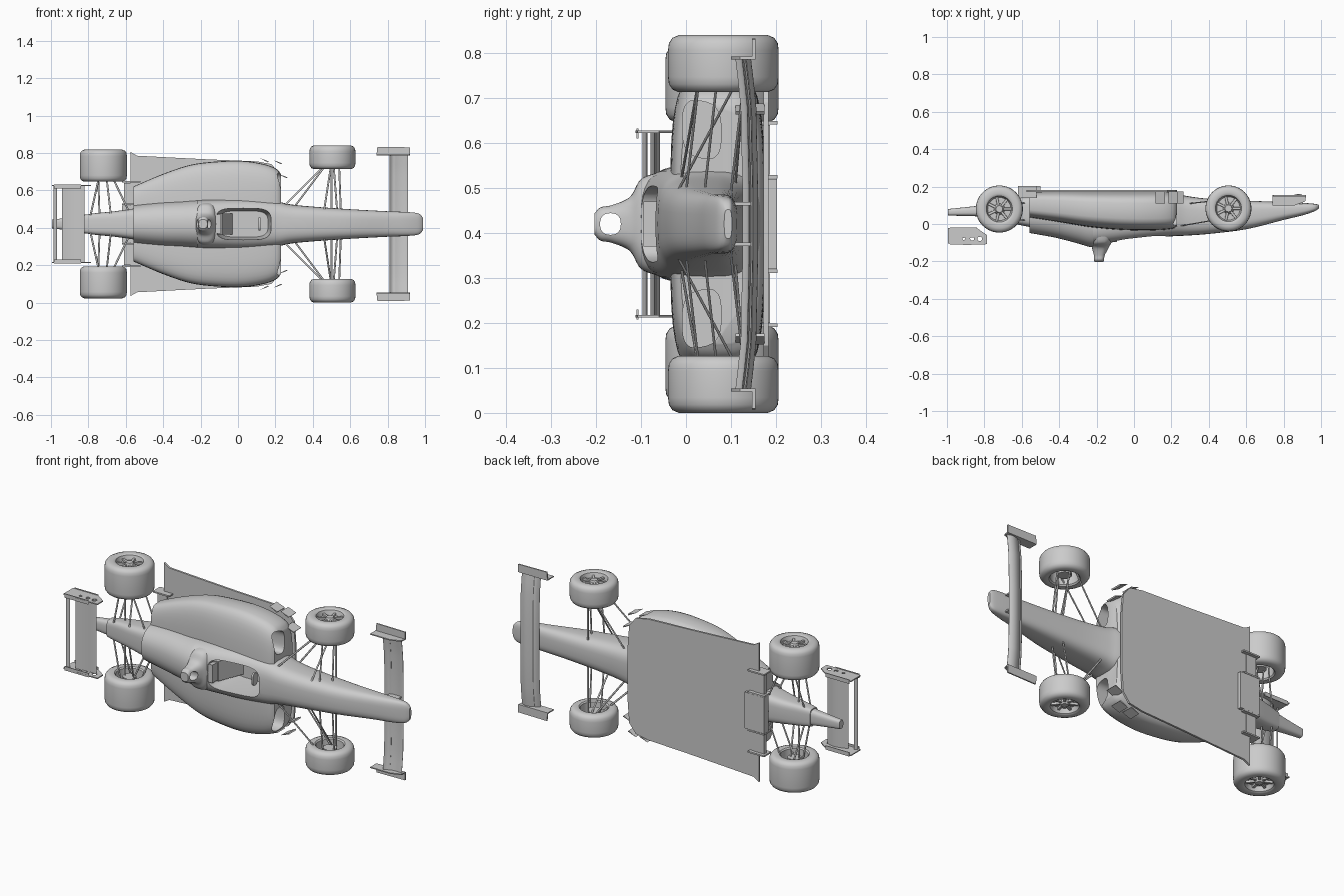
import bpy, bmesh, math
from mathutils import Vector

# Car frame: (x forward, w sideways, h up). The car lies on its side in the world.
def world(p):
    return (p[0], -p[2], p[1] + 0.42)

def make(name, verts, faces, angle=35):
    bm = bmesh.new()
    vs = [bm.verts.new(world(v)) for v in verts]
    for f in faces:
        bm.faces.new([vs[i] for i in f])
    bmesh.ops.remove_doubles(bm, verts=bm.verts, dist=1e-5)
    bmesh.ops.recalc_face_normals(bm, faces=bm.faces)
    me = bpy.data.meshes.new(name)
    bm.to_mesh(me)
    bm.free()
    ob = bpy.data.objects.new(name, me)
    bpy.context.collection.objects.link(ob)
    smooth(ob, angle)
    return ob

def smooth(ob, angle=35):
    bpy.ops.object.select_all(action='DESELECT')
    ob.select_set(True)
    bpy.context.view_layer.objects.active = ob
    bpy.ops.object.shade_smooth_by_angle(angle=math.radians(angle))

def skin(name, rings, angle=35):
    n = len(rings[0])
    verts = [p for r in rings for p in r]
    faces = [(a * n + i, a * n + (i + 1) % n, (a + 1) * n + (i + 1) % n, (a + 1) * n + i)
             for a in range(len(rings) - 1) for i in range(n)]
    faces += [tuple(range(n)), tuple(range(len(verts) - n, len(verts)))]
    return make(name, verts, faces, angle)

def oval(c, u, v, e=2.0, n=40):
    out = []
    for i in range(n):
        t = 2 * math.pi * i / n
        a, b = math.cos(t), math.sin(t)
        out.append(Vector(c) + Vector(u) * math.copysign(abs(a) ** (2 / e), a)
                   + Vector(v) * math.copysign(abs(b) ** (2 / e), b))
    return out

def resample(rows, steps=5):
    """Smooth curve through the section rows."""
    out = []
    for k in range(len(rows) - 1):
        p = [Vector(rows[min(max(k + d, 0), len(rows) - 1)]) for d in (-1, 0, 1, 2)]
        for s in range(steps):
            t = s / steps
            out.append(0.5 * (2 * p[1] + (p[2] - p[0]) * t
                       + (2 * p[0] - 5 * p[1] + 4 * p[2] - p[3]) * t * t
                       + (3 * p[1] - p[0] - 3 * p[2] + p[3]) * t ** 3))
    return out + [Vector(rows[-1])]

def body(name, rows, e):
    # rows: x, top, bottom, half width
    return skin(name, [oval((x, 0, (t + b) / 2), (0, w, 0), (0, 0, (t - b) / 2), e)
                       for x, t, b, w in resample(rows)])

def box(name, lo, hi):
    x, y = (lo[0], hi[0]), (lo[1], hi[1])
    return skin(name, [[(x[0], y[0], z), (x[1], y[0], z), (x[1], y[1], z), (x[0], y[1], z)]
                       for z in (lo[2], hi[2])])

def plate(name, outline, axis, a, b):
    def put(p, d):
        q = list(p)
        q.insert(axis, d)
        return q
    return skin(name, [[put(p, d) for p in outline] for d in (a, b)], 30)

def rod(name, a, b, r=0.005, flat=0.6):
    a, b = Vector(a), Vector(b)
    d = (b - a).normalized()
    u = d.cross(Vector((0, 0, 1))).normalized()
    v = d.cross(u)
    return skin(name, [oval(p, u * r, v * r * flat, n=10) for p in (a, b)])

def cut(ob, cutters):
    for c in cutters:
        m = ob.modifiers.new("cut", 'BOOLEAN')
        m.operation, m.object, m.solver = 'DIFFERENCE', c, 'EXACT'
    dg = bpy.context.evaluated_depsgraph_get()
    ob_mesh = bpy.data.meshes.new_from_object(ob.evaluated_get(dg))
    ob.modifiers.clear()
    ob.data = ob_mesh
    smooth(ob)

# Main bodywork
nose = body("monocoque_and_nose", [
    (0.99, -0.085, -0.102, 0.032), (0.965, -0.068, -0.108, 0.056), (0.9, -0.046, -0.113, 0.064),
    (0.8, -0.022, -0.117, 0.068), (0.6, 0.028, -0.125, 0.079), (0.4, 0.053, -0.135, 0.093),
    (0.28, 0.062, -0.15, 0.105), (0.2, 0.066, -0.168, 0.122), (0.05, 0.08, -0.175, 0.134),
    (-0.12, 0.1, -0.175, 0.132), (-0.22, 0.11, -0.175, 0.128)], 3.2)
cover = body("engine_cover", [
    (-0.14, 0.112, -0.17, 0.13), (-0.22, 0.125, -0.17, 0.128), (-0.3, 0.104, -0.17, 0.122),
    (-0.42, 0.073, -0.17, 0.115), (-0.56, 0.048, -0.17, 0.1)], 2.3)
pods = body("sidepods", [
    (0.23, 0.012, -0.15, 0.265), (0.205, 0.026, -0.17, 0.295), (0.14, 0.033, -0.175, 0.32),
    (0.03, 0.035, -0.175, 0.337), (-0.1, 0.03, -0.175, 0.335), (-0.25, 0.015, -0.175, 0.317),
    (-0.4, -0.01, -0.175, 0.268), (-0.56, -0.035, -0.17, 0.2)], 4)

# Roll hoop with air intake
hoop = skin("air_intake", [oval((x, 0, h), (rx, 0, 0), (0, rw, 0), 2.8) for h, x, rx, rw in
            resample([(0.06, -0.17, 0.07, 0.115), (0.1, -0.175, 0.055, 0.1), (0.125, -0.18, 0.045, 0.06),
                      (0.165, -0.185, 0.032, 0.042), (0.19, -0.187, 0.028, 0.037),
                      (0.203, -0.187, 0.023, 0.024)])])

# Openings: cockpit, intake hole, sidepod inlets
cockpit = skin("cockpit_cutter", [oval((0.03, 0, h), (rx, 0, 0), (0, rw, 0), 4) for h, rx, rw in
               ((-0.09, 0.13, 0.07), (0.03, 0.145, 0.083), (0.2, 0.155, 0.088))])
hole = skin("intake_cutter", [oval((x, 0, 0.168), (0, 0.024, 0), (0, 0, 0.023), 2.4) for x in (-0.3, 0)])
inlets = [skin("inlet_cutter", [oval((x, s * 0.21, -0.035), (0, s * 0.063, 0), (0, 0.008 * s, 0.043), 3)
          for x in (0.09, 0.3)]) for s in (-1, 1)]
cut(nose, [cockpit])
cut(cover, [cockpit])
cut(pods, [cockpit] + inlets)
cut(hoop, [cockpit, hole])
for c in [cockpit, hole] + inlets:
    bpy.data.objects.remove(c)

# Seat, headrest and steering wheel
plate("seat_back", [(-0.11, -0.09), (-0.03, -0.09), (-0.085, 0.05), (-0.11, 0.06)], 1, -0.055, 0.055)
box("headrest", (-0.13, -0.05, 0.03), (-0.09, 0.05, 0.095))
skin("steering_wheel", [oval((x, 0, 0.02), (0, 0.035, 0), (0, 0, 0.02), 3, 20) for x in (0.11, 0.12)])

# Gearbox and rear crash structure
body("gearbox", [(-0.54, 0.02, -0.15, 0.085), (-0.66, -0.005, -0.135, 0.068),
                 (-0.76, -0.025, -0.115, 0.058), (-0.83, -0.035, -0.1, 0.048)], 4)
body("crash_structure", [(-0.81, -0.04, -0.1, 0.045), (-0.9, -0.043, -0.09, 0.034),
                         (-0.995, -0.045, -0.08, 0.024)], 3)

# Floor and diffuser
half = [(-0.575, 0.385), (-0.54, 0.365), (-0.35, 0.355), (-0.15, 0.345), (0.1, 0.335),
        (0.18, 0.32), (0.22, 0.27), (0.23, 0.14)]
plate("floor", half + [(x, -w) for x, w in reversed(half)], 2, -0.183, -0.172)
box("diffuser_centre", (-0.62, -0.1, -0.202), (-0.5, 0.1, -0.165))
for s in (-1, 1):
    box("diffuser_panel", (-0.61, min(s * 0.11, s * 0.22), -0.187), (-0.55, max(s * 0.11, s * 0.22), -0.165))
    for w in (0.105, 0.225):
        box("diffuser_strake", (-0.62, s * w - 0.004, -0.203), (-0.52, s * w + 0.004, -0.14))
    for x, w in ((0.14, 0.335), (0.21, 0.325), (0.24, 0.25)):
        plate("turning_vane", [(x - 0.025, s * (w + 0.018)), (x + 0.025, s * w), (x + 0.02, s * (w - 0.006))],
              2, -0.175, -0.11)

# Front wing
def foil(x0, x1, h0, h1, thick, w, camber=0.008):
    pts = []
    for side in (1, -1):
        for i in range(9):
            t = i / 8 if side == 1 else 1 - i / 8
            y = h0 + (h1 - h0) * t - camber * math.sin(math.pi * t)
            pts.append((x0 + (x1 - x0) * t, w, y + side * thick * (0.15 + math.sin(math.pi * t ** 0.7))))
    return pts

span = [(-0.37, 0.012), (-0.32, 0.006), (-0.26, 0), (-0.08, -0.004)]
span += [(-w, d) for w, d in reversed(span)]
skin("front_wing", [foil(0.91, 0.835, -0.145 + d, -0.14 + d, 0.005, w) for w, d in span])
skin("front_flap", [foil(0.842, 0.81, -0.137 + d, -0.122 + d, 0.003, w) for w, d in span])
for s in (-1, 1):
    plate("front_endplate", [(0.92, -0.15), (0.74, -0.15), (0.74, -0.1), (0.86, -0.1), (0.915, -0.12)],
          1, s * 0.366, s * 0.372)
    plate("front_footplate", [(0.92, s * 0.366), (0.92, s * 0.41), (0.745, s * 0.412), (0.74, s * 0.366)],
          2, -0.154, -0.147)
    box("front_wing_pylon", (0.83, s * 0.045 - 0.004, -0.145), (0.9, s * 0.045 + 0.004, -0.09))

# Rear wing
skin("rear_wing", [foil(-0.82, -0.94, 0.068, 0.078, 0.006, w) for w in (-0.203, 0.203)])
skin("rear_flap", [foil(-0.968, -0.986, 0.088, 0.096, 0.003, w, 0.002) for w in (-0.203, 0.203)])
for s in (-1, 1):
    end = plate("rear_endplate", [(-0.995, 0.022), (-0.84, 0.022), (-0.785, 0.06), (-0.785, 0.108),
                                  (-0.9, 0.112), (-0.995, 0.105)], 1, s * 0.202, s * 0.208)
    holes = [skin("hole_cutter", [oval((x, w, 0.078), (r, 0, 0), (0, 0, r), n=16) for w in (s * 0.18, s * 0.23)])
             for x, r in ((-0.91, 0.008), (-0.865, 0.011), (-0.825, 0.013))]
    cut(end, holes)
    for c in holes:
        bpy.data.objects.remove(c)
    for edge in (0.022, 0.108):
        box("rear_endplate_lip", (-0.985, min(s * 0.19, s * 0.212), edge - 0.002),
            (-0.84, max(s * 0.19, s * 0.212), edge + 0.002))

# Wheels: lathed tyre with dished rim, spokes and hub
def wheel(name, x, h, r, w_in, w_out, s):
    o, i = w_out, w_in
    prof = [(0.001, o - 0.03), (0.062, o - 0.03), (0.07, o - 0.005), (0.076, o - 0.001), (0.084, o),
            (r - 0.024, o), (r - 0.01, o - 0.006), (r - 0.002, o - 0.018), (r, o - 0.034), (r, i + 0.034),
            (r - 0.002, i + 0.018), (r - 0.01, i + 0.006), (r - 0.024, i), (0.084, i), (0.076, i + 0.001),
            (0.07, i + 0.008), (0.066, o - 0.045), (0.001, o - 0.045)]
    skin(name + "_wheel", [oval((x, s * w, h), (q, 0, 0), (0, 0, q), n=56) for q, w in prof])
    skin(name + "_hub", [oval((x, s * w, h), (q, 0, 0), (0, 0, q), n=24) for q, w in
                         ((0.035, i + 0.02), (0.03, o - 0.03), (0.022, o - 0.018), (0.018, o - 0.01))])
    for k in range(7):
        a = 2 * math.pi * k / 7
        d = Vector((math.cos(a), 0, math.sin(a)))
        c = Vector((x, s * (o - 0.024), h))
        t = Vector((-d.z, 0, d.x))
        skin(name + "_spoke", [oval(c + d * q, t * 0.007, Vector((0, 0.007, 0)), 4, 8) for q in (0.015, 0.065)])

for s in (-1, 1):
    wheel("front", 0.505, -0.083, 0.123, 0.293, 0.42, s)
    wheel("rear", -0.72, -0.08, 0.126, 0.226, 0.397, s)
    # Suspension arms: inner end, outer end
    for a, b in (((0.25, 0.1, 0.01), (0.48, 0.33, -0.03)), ((0.5, 0.07, 0.0), (0.5, 0.33, -0.03)),
                 ((0.3, 0.09, -0.11), (0.48, 0.33, -0.13)), ((0.53, 0.07, -0.1), (0.51, 0.33, -0.13)),
                 ((0.46, 0.07, 0.02), (0.5, 0.33, -0.12)), ((0.55, 0.06, -0.04), (0.54, 0.33, -0.07))):
        rod("front_arm", (a[0], s * a[1], a[2]), (b[0], s * b[1], b[2]))
    for a, b in (((-0.58, 0.06, -0.02), (-0.7, 0.31, -0.03)), ((-0.79, 0.04, -0.04), (-0.73, 0.31, -0.03)),
                 ((-0.58, 0.06, -0.11), (-0.7, 0.31, -0.13)), ((-0.79, 0.04, -0.09), (-0.73, 0.31, -0.13)),
                 ((-0.68, 0.05, -0.02), (-0.71, 0.31, -0.11)), ((-0.74, 0.04, -0.07), (-0.75, 0.31, -0.08))):
        rod("rear_arm", (a[0], s * a[1], a[2]), (b[0], s * b[1], b[2]))
